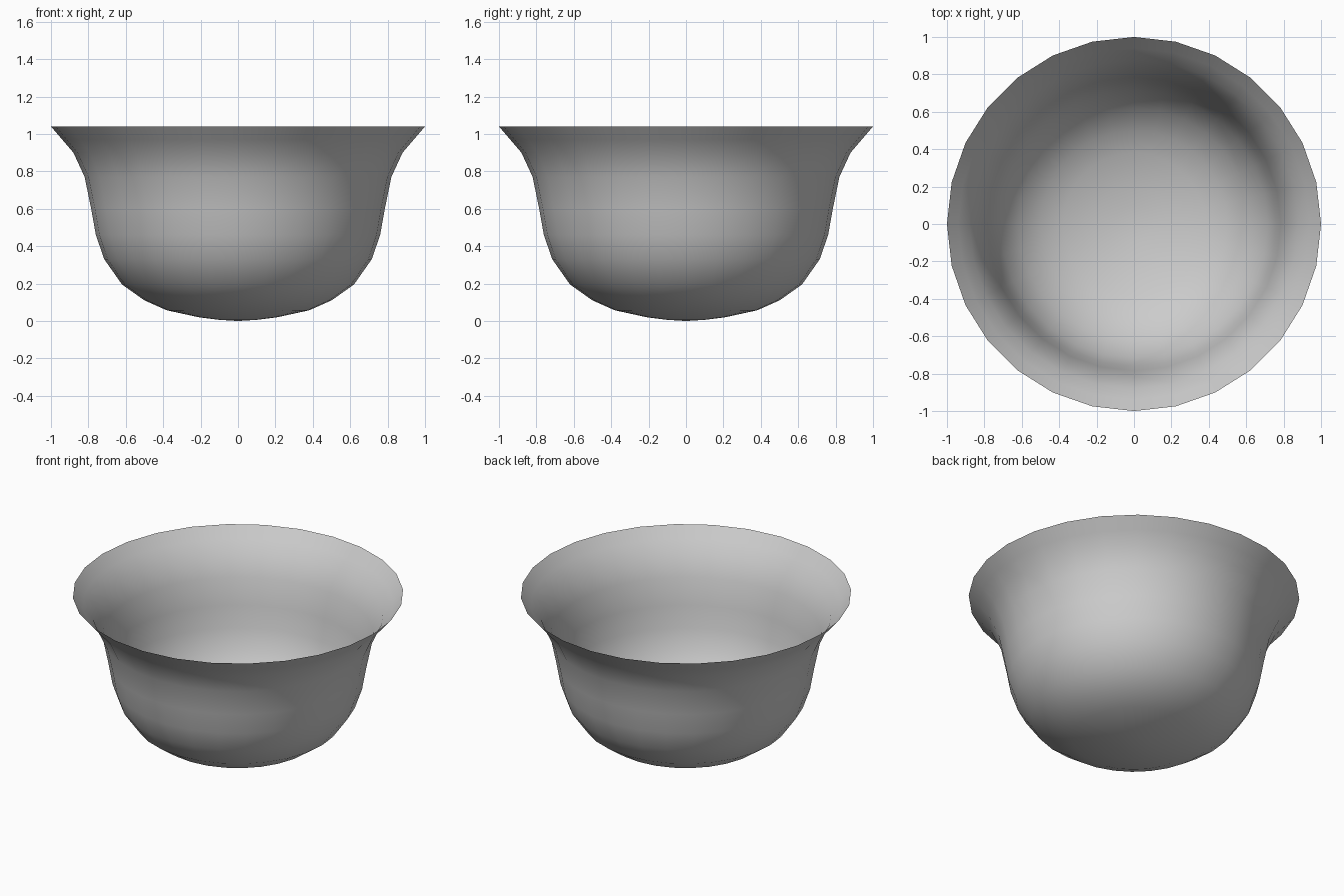
import bpy, bmesh, math

if "Cube" in bpy.data.objects:
    bpy.data.objects.remove(bpy.data.objects["Cube"])

SEGMENTS = 28

# Radius and height from the rounded bottom up to the flared rim
PROFILE = [(0.10, 0.006), (0.21, 0.02), (0.38, 0.057), (0.50, 0.11),
           (0.62, 0.195), (0.715, 0.33), (0.76, 0.46), (0.785, 0.60),
           (0.82, 0.77), (0.88, 0.90), (0.94, 0.97), (1.0, 1.04)]

grey = bpy.data.materials.new("plain_grey")
grey.diffuse_color = (0.6, 0.6, 0.6, 1)
grey.use_nodes = True
grey.node_tree.nodes["Principled BSDF"].inputs["Base Color"].default_value = grey.diffuse_color

# Bowl: one thin turned sheet, open at the top
bm = bmesh.new()
rings = []
for r, z in PROFILE:
    rings.append([bm.verts.new((r * math.cos(2 * math.pi * i / SEGMENTS),
                                r * math.sin(2 * math.pi * i / SEGMENTS), z))
                  for i in range(SEGMENTS)])
for low, high in zip(rings, rings[1:]):
    for i in range(SEGMENTS):
        j = (i + 1) % SEGMENTS
        bm.faces.new((low[i], low[j], high[j], high[i]))

# Rounded bottom closes on a single centre point
centre = bm.verts.new((0, 0, 0))
for i in range(SEGMENTS):
    bm.faces.new((centre, rings[0][(i + 1) % SEGMENTS], rings[0][i]))

for face in bm.faces:
    face.smooth = True
mesh = bpy.data.meshes.new("bowl")
bm.to_mesh(mesh)
bm.free()
mesh.materials.append(grey)
bowl = bpy.data.objects.new("bowl", mesh)
bpy.context.collection.objects.link(bowl)
